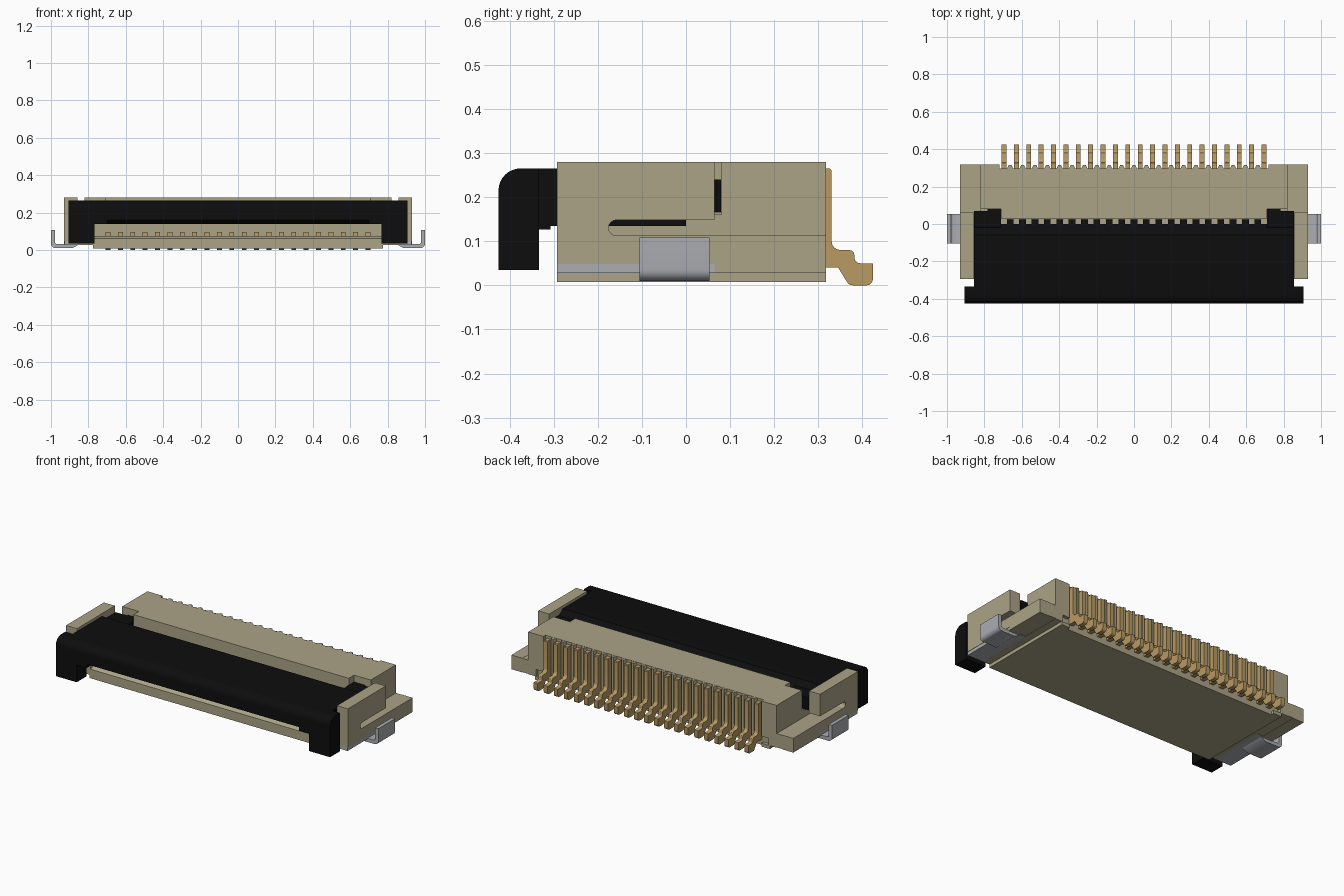
import bpy, bmesh, math

if "Cube" in bpy.data.objects:
    bpy.data.objects.remove(bpy.data.objects["Cube"])


def material(name, rgb):
    m = bpy.data.materials.new(name)
    m.diffuse_color = (*rgb, 1)
    m.use_nodes = True
    m.node_tree.nodes["Principled BSDF"].inputs["Base Color"].default_value = m.diffuse_color
    return m


BEIGE = material("beige plastic", (0.41, 0.37, 0.245))
BLACK = material("black plastic", (0.004, 0.004, 0.004))
GOLD = material("gold contact", (0.48, 0.325, 0.125))
STEEL = material("grey metal", (0.41, 0.42, 0.45))

# Where a profile point (a, b) at depth t goes for each extrusion axis
PLACE = {
    "x": lambda a, b, t: (t, a, b),
    "y": lambda a, b, t: (a, t, b),
    "z": lambda a, b, t: (a, b, t),
}


def prism(name, profile, spans, mat, axis="x", mirror=False, smooth=False):
    """Extrude a 2D profile over one or more spans along an axis."""
    bm = bmesh.new()
    for t0, t1 in spans:
        low = [bm.verts.new(PLACE[axis](a, b, t0)) for a, b in profile]
        high = [bm.verts.new(PLACE[axis](a, b, t1)) for a, b in profile]
        n = len(profile)
        bm.faces.new(low)
        bm.faces.new(high)
        for i in range(n):
            j = (i + 1) % n
            bm.faces.new((low[i], low[j], high[j], high[i]))
    if mirror:
        dup = bmesh.ops.duplicate(bm, geom=bm.verts[:] + bm.edges[:] + bm.faces[:])
        for v in dup["geom"]:
            if isinstance(v, bmesh.types.BMVert):
                v.co.x *= -1
    bmesh.ops.recalc_face_normals(bm, faces=bm.faces[:])
    me = bpy.data.meshes.new(name)
    bm.to_mesh(me)
    bm.free()
    me.materials.append(mat)
    ob = bpy.data.objects.new(name, me)
    bpy.context.collection.objects.link(ob)
    if smooth:
        bpy.ops.object.select_all(action="DESELECT")
        ob.select_set(True)
        bpy.context.view_layer.objects.active = ob
        bpy.ops.object.shade_smooth_by_angle(angle=math.radians(30))
    return ob


def rect(a0, a1, b0, b1):
    return [(a0, b0), (a1, b0), (a1, b1), (a0, b1)]


def arc(cx, cy, r, start, end, n=8):
    return [(cx + r * math.cos(math.radians(start + (end - start) * i / n)),
             cy + r * math.sin(math.radians(start + (end - start) * i / n)))
            for i in range(n + 1)]


FRONT, REAR, RECESS = -0.293, 0.317, 0.297

# ---- Housing ----
# Tray with a lead-in chamfer under the flap
prism("tray", [(FRONT, 0.008), (RECESS, 0.008), (RECESS, 0.075), (-0.265, 0.075), (FRONT, 0.062)],
      [(-0.775, 0.775)], BEIGE)
prism("tray_rear_corner", rect(RECESS, REAR, 0.008, 0.028), [(0.72, 0.775)], BEIGE, mirror=True)
# Rear block, with pocketed front corners
prism("rear_block", [(-0.71, 0.03), (0.71, 0.03), (0.71, 0.08), (0.82, 0.08), (0.82, REAR),
                     (0.72, REAR), (0.72, RECESS), (-0.72, RECESS), (-0.72, REAR),
                     (-0.82, REAR), (-0.82, 0.08), (-0.71, 0.08)],
      [(0.07, 0.28)], BEIGE, axis="z")
prism("slot_back_wall", rect(0.0, 0.1, 0.07, 0.165), [(-0.78, 0.78)], BEIGE)
# Inner side walls and the floor below the hinge ears
prism("inner_wall", [(FRONT, 0.028), (REAR, 0.028), (REAR, 0.113), (0.09, 0.113),
                     (0.09, 0.16), (-0.2, 0.16), (-0.2, 0.13), (FRONT, 0.13)],
      [(0.767, 0.82)], BEIGE, mirror=True)
prism("floor_ledge", rect(FRONT, REAR, 0.03, 0.112), [(0.82, 0.86)], BEIGE, mirror=True)
# Side arm with a long round-ended groove
prism("side_arm", [(FRONT, 0.048), (0.065, 0.048), (0.065, 0.028), (REAR, 0.028), (REAR, 0.113)]
      + arc(-0.158, 0.1305, 0.0175, 270, 90)
      + [(0.065, 0.148), (0.065, 0.28), (FRONT, 0.28)],
      [(0.858, 0.93)], BEIGE, mirror=True)

# ---- Contacts ----
COUNT, PITCH, HALF = 22, 0.0662, 0.013
centres = [(i - (COUNT - 1) / 2) * PITCH for i in range(COUNT)]
pin_spans = [(c - HALF, c + HALF) for c in centres]
pin_profile = ([(0.29, 0.265), (0.326, 0.265), (0.33, 0.261)]
               + arc(0.35, 0.1, 0.02, 180, 270, 4)
               + arc(0.37, 0.068, 0.012, 90, 0, 3)
               + arc(0.394, 0.062, 0.012, 180, 270, 3)
               + [(0.424, 0.05)]
               + arc(0.409, 0.015, 0.015, 0, -90, 4)
               + arc(0.378, 0.015, 0.015, 270, 205, 3)
               + [(0.345, 0.04), (0.29, 0.04)])
prism("contact_pins", pin_profile, pin_spans, GOLD, smooth=True)
prism("slot_contacts", rect(-0.22, 0.05, 0.07, 0.095), pin_spans, GOLD)
# Small ribs between the pins on the rear wall
for i in range(COUNT - 1):
    m = (centres[i] + centres[i + 1]) / 2
    prism("rear_rib", [(m - 0.017, 0.296), (m + 0.017, 0.296), (m + 0.007, 0.316), (m - 0.007, 0.316)],
          [(0.06, 0.279)], BEIGE, axis="z")

# ---- Flap (hinged latch) ----
top = arc(-0.375, 0.215, 0.05, 180, 90) + [(-0.06, 0.265), (0.0, 0.215), (0.0, 0.14)]
prism("flap_middle", [(-0.385, 0.14), (-0.425, 0.16)] + top, [(-0.7, 0.7)], BLACK, smooth=True)
prism("flap_side", [(-0.425, 0.138)] + top, [(0.7, 0.767)], BLACK, mirror=True, smooth=True)
prism("flap_leg", [(-0.333, 0.127), (-0.333, 0.035), (-0.425, 0.035)] + top[:-1]
      + [(0.0, 0.135), (-0.307, 0.135), (-0.307, 0.127)],
      [(0.767, 0.856)], BLACK, mirror=True, smooth=True)
prism("flap_end", [(-0.333, 0.035), (-0.425, 0.035)] + top[:9] + [(-0.333, 0.265)],
      [(0.856, 0.905)], BLACK, mirror=True, smooth=True)
prism("hinge_ear", rect(-0.02, 0.079, 0.166, 0.24), [(0.711, 0.782)], BLACK, mirror=True)
prism("hinge_pivot", rect(-0.02, 0.07, 0.166, 0.24), [(0.782, 0.856)], BLACK, mirror=True)
# Comb teeth along the hinge edge
prism("flap_teeth", [(-0.01, 0.15), (0.024, 0.15), (0.024, 0.195), (-0.01, 0.22)],
      [(c + PITCH / 2 - 0.018, c + PITCH / 2 + 0.018) for c in [centres[0] - PITCH] + centres],
      BLACK)

# ---- Solder clips ----
prism("clip_plate", rect(FRONT, 0.065, 0.028, 0.048), [(0.82, 0.928)], STEEL, mirror=True)
clip = ([(0.85, 0.03), (0.885, 0.01)] + arc(0.975, 0.035, 0.025, 270, 360, 6)
        + [(1.0, 0.108), (0.978, 0.108)] + arc(0.967, 0.043, 0.011, 0, -90, 4)
        + [(0.89, 0.032), (0.86, 0.048)])
prism("solder_clip", clip, [(-0.105, 0.053)], STEEL, axis="y", mirror=True, smooth=True)
